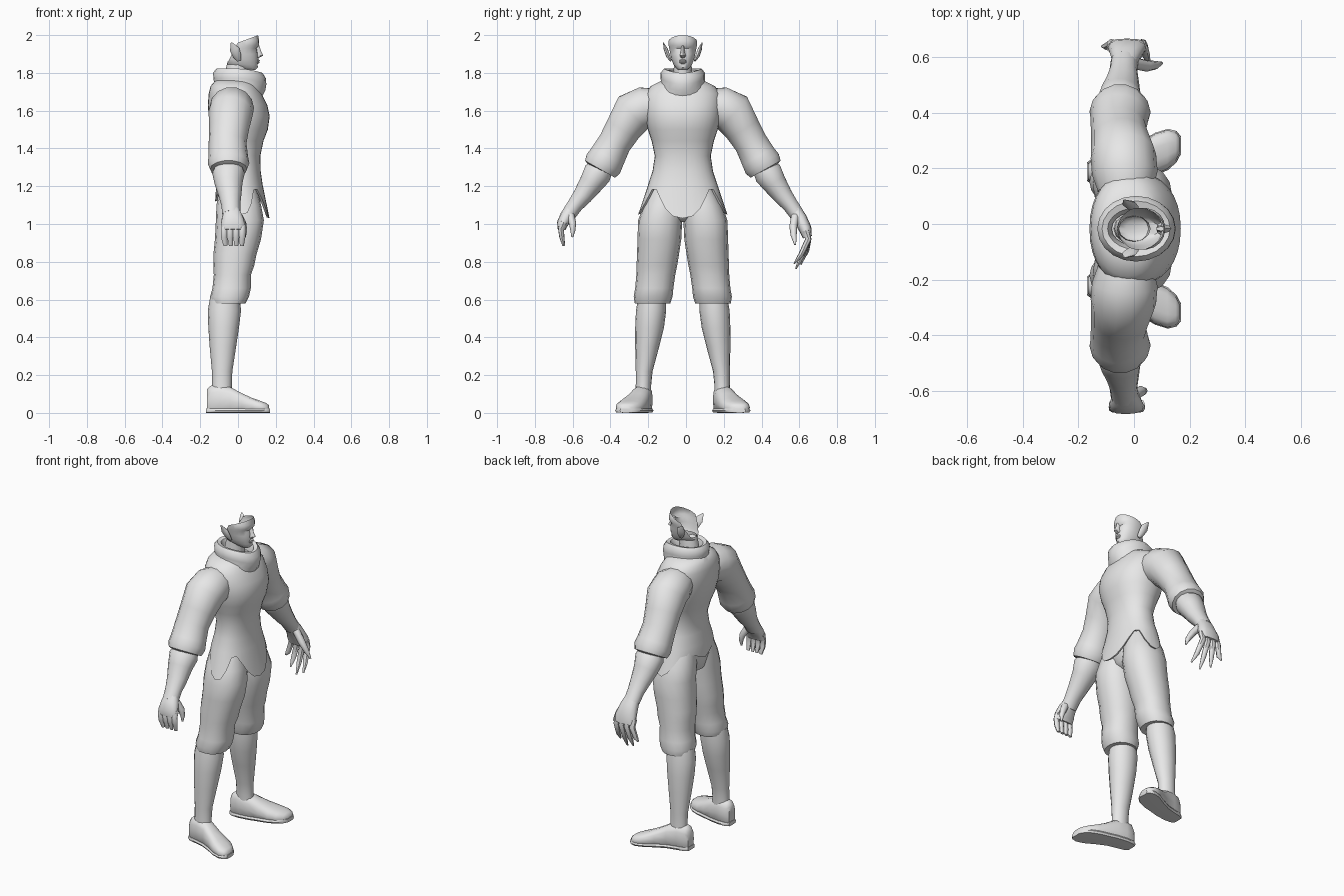
import bpy, bmesh, math
from mathutils import Vector

YC = -0.017  # symmetry line of the body

grey = bpy.data.materials.new("plain_grey")
grey.diffuse_color = (0.8, 0.8, 0.8, 1)


def finish(name, bm, smooth=50):
    bmesh.ops.recalc_face_normals(bm, faces=bm.faces)
    me = bpy.data.meshes.new(name)
    bm.to_mesh(me)
    bm.free()
    me.materials.append(grey)
    ob = bpy.data.objects.new(name, me)
    bpy.context.collection.objects.link(ob)
    bpy.ops.object.select_all(action='DESELECT')
    ob.select_set(True)
    bpy.context.view_layer.objects.active = ob
    bpy.ops.object.shade_smooth_by_angle(angle=math.radians(smooth))
    return ob


def circle(n, power=2.0):
    pts = []
    for i in range(n):
        a = 2 * math.pi * i / n
        c, s = math.cos(a), math.sin(a)
        pts.append((math.copysign(abs(c) ** (2 / power), c),
                    math.copysign(abs(s) ** (2 / power), s)))
    return pts


def loft(rings, side=1, cap=(True, True)):
    """Skin a list of point rings; side mirrors across the body centre."""
    bm = bmesh.new()
    vs = [[bm.verts.new((x, YC + side * y, z)) for x, y, z in r] for r in rings]
    n = len(vs[0])
    for a, b in zip(vs, vs[1:]):
        for i in range(n):
            j = (i + 1) % n
            bm.faces.new((a[i], a[j], b[j], b[i]))
    if cap[0]:
        bm.faces.new(vs[0])
    if cap[1]:
        bm.faces.new(vs[-1])
    return bm


def level(z, x0, x1, y0, y1, n=16, power=2.2):
    return [((x0 + x1) / 2 + c * (x1 - x0) / 2,
             (y0 + y1) / 2 + s * (y1 - y0) / 2, z) for c, s in circle(n, power)]


def tube(path, n=14, power=2.0):
    """Rings across a path of (x, y, z, thickness, half depth in x)."""
    p = [Vector(q[:3]) for q in path]
    rings = []
    for i, q in enumerate(path):
        d = (p[min(i + 1, len(p) - 1)] - p[max(i - 1, 0)]).normalized()
        u = Vector((1, 0, 0))
        u = (u - d * u.dot(d)).normalized()
        v = d.cross(u)
        rings.append([tuple(p[i] + u * c * q[4] + v * s * q[3])
                      for c, s in circle(n, power)])
    return rings


def interp(table, t):
    for (a, va), (b, vb) in zip(table, table[1:]):
        if t <= b:
            return va + (vb - va) * (t - a) / (b - a)
    return table[-1][1]


# ---- vest with pointed hem at the front and hips
N = 32
hem = [(0, 1.03), (14, 1.045), (26, 1.10), (42, 1.18), (55, 1.19),
       (72, 1.08), (85, 1.04), (100, 1.07), (125, 1.17), (150, 1.17), (180, 1.12)]
hem_ring, inner_hem = [], []
for i, (c, s) in enumerate(circle(N, 2.2)):
    a = 360 * i / N
    z = interp(hem, min(a, 360 - a))
    t = (1.21 - z) / 0.18
    x0, x1, hy = -0.115 - 0.012 * t, 0.13 + 0.037 * t, 0.183 + 0.06 * t
    hem_ring.append(((x0 + x1) / 2 + c * (x1 - x0) / 2, s * hy, z))
    inner_hem.append(((x0 + x1) / 2 + c * (x1 - x0 - .03) / 2, s * (hy - .015), z + .005))
body = [(1.21, -.115, .13, .183), (1.28, -.10, .12, .160), (1.36, -.092, .118, .148),
        (1.44, -.115, .135, .165), (1.50, -.14, .158, .185), (1.57, -.155, .168, .202),
        (1.63, -.16, .155, .205), (1.69, -.155, .125, .20), (1.73, -.145, .10, .17),
        (1.76, -.12, .08, .11)]
rings = [inner_hem, hem_ring] + [level(z, a, b, -h, h, N) for z, a, b, h in body]
finish("vest", loft(rings, cap=(False, True)))

# ---- pelvis between the legs
finish("pelvis", loft([level(z, a, b, -h, h) for z, a, b, h in (
    (1.01, -.05, .06, .05), (1.04, -.095, .10, .09), (1.12, -.112, .12, .15),
    (1.20, -.105, .11, .165))]))

# ---- thick rolled collar, dipping at the front
rings = []
for z, x0, x1, h in ((1.70, -.13, .13, .135), (1.735, -.125, .145, .115),
                     (1.77, -.13, .15, .117), (1.80, -.132, .148, .118),
                     (1.822, -.115, .13, .10), (1.815, -.095, .11, .075),
                     (1.77, -.08, .09, .06), (1.74, -.08, .09, .06)):
    rings.append([(x, y, z - 0.03 * max(0, x / .15) ** 2)
                  for x, y, z in level(z, x0, x1, -h, h, 20, 2)])
finish("collar", loft(rings, cap=(False, True)))

# ---- neck
finish("neck", loft([level(z, a, b, -h, h, 12, 2) for z, a, b, h in (
    (1.73, -.075, .05, .055), (1.80, -.07, .05, .05), (1.86, -.055, .06, .045))],
    cap=(False, False)))

# ---- head: hollow face shell cut away at the crown
head = [(1.815, .035, .09, .022), (1.828, -.03, .105, .038), (1.845, -.06, .104, .05),
        (1.87, -.065, .108, .06), (1.90, -.065, .106, .067), (1.93, -.065, .10, .073),
        (1.945, -.065, .112, .076), (1.97, -.06, .112, .076), (2.0, -.05, .106, .06)]
bm = loft([level(z, a, b, -h, h, 18, 2.2) for z, a, b, h in head], cap=(True, False))
for co, no in (((-.062, 0, 1.84), (-.12, 0, .06)), ((0, 0, 1.96), (-.04, 0, .108))):
    bmesh.ops.bisect_plane(bm, geom=bm.verts[:] + bm.edges[:] + bm.faces[:],
                           plane_co=co, plane_no=no, clear_outer=True)
finish("head", bm, 40)

# ---- nose and lips
finish("nose", loft([level(z, .08, x, -w, w, 8, 2) for z, x, w in (
    (1.945, .113, .008), (1.91, .124, .011), (1.892, .134, .016), (1.88, .112, .013))]), 40)
finish("lips", loft([level(z, .08, x, -w, w, 8, 2) for z, x, w in (
    (1.848, .106, .012), (1.855, .116, .02), (1.861, .112, .022), (1.867, .116, .02),
    (1.874, .106, .01))]), 40)

for side, label in ((1, "left"), (-1, "right")):
    # ---- pointed ear
    finish(label + "_ear", loft(tube([
        (.005, .064, 1.865, .006, .012), (-.005, .078, 1.89, .011, .022),
        (-.018, .09, 1.925, .011, .026), (-.035, .103, 1.96, .002, .004)], 8), side), 40)

    # ---- trouser leg gathered below the knee
    leg = [(1.19, -.10, .10, .0, .165), (1.10, -.114, .122, .0, .208),
           (1.02, -.117, .137, .003, .236), (.92, -.122, .122, .008, .24),
           (.84, -.13, .098, .02, .242), (.78, -.131, .086, .03, .245),
           (.73, -.128, .068, .04, .246), (.66, -.135, .068, .05, .252),
           (.615, -.148, .058, .054, .26), (.58, -.138, .04, .066, .254),
           (.585, -.12, .0, .09, .235)]
    finish(label + "_trouser", loft([level(*s) for s in leg], side))

    # ---- boot shaft
    shaft = [(.61, -.148, .01, .088, .236), (.54, -.16, .016, .088, .248),
             (.45, -.157, .005, .10, .252), (.35, -.15, -.01, .125, .252),
             (.22, -.138, -.03, .16, .249), (.15, -.137, -.033, .167, .249),
             (.10, -.14, -.03, .168, .252)]
    finish(label + "_boot_shaft", loft([level(*s, power=2.0) for s in shaft], side))

    # ---- shoe turned slightly outward, with a thin sole
    shoe = [(-.165, .205, .03, .125), (-.145, .206, .044, .145), (-.10, .21, .051, .152),
            (-.04, .222, .055, .138), (.02, .245, .063, .105), (.075, .268, .073, .08),
            (.12, .285, .07, .064), (.15, .295, .052, .052), (.165, .30, .028, .04)]
    finish(label + "_shoe", loft([[(x, y + c * w, max(.004, h * (.45 + .55 * s)))
           for c, s in circle(14, 2.6)] for x, y, w, h in shoe], side))
    finish(label + "_sole", loft([[(x * 1.02, y + c * (w + .004), .012 + .012 * s)
           for c, s in circle(8, 6)] for x, y, w, h in shoe], side), 40)

    # ---- puffed sleeve with a full cuff
    finish(label + "_sleeve", loft(tube([
        (-.03, .14, 1.625, .095, .10), (-.033, .20, 1.615, .115, .118),
        (-.038, .26, 1.59, .118, .118), (-.048, .315, 1.505, .098, .106),
        (-.055, .36, 1.43, .090, .10), (-.052, .40, 1.355, .098, .105),
        (-.05, .42, 1.32, .104, .110), (-.05, .438, 1.29, .094, .098),
        (-.05, .44, 1.285, .06, .06)]), side))

    # ---- forearm glove with flared edge
    finish(label + "_forearm", loft(tube([
        (-.05, .42, 1.31, .06, .07), (-.05, .452, 1.268, .078, .086),
        (-.05, .485, 1.215, .066, .074), (-.042, .53, 1.15, .053, .06),
        (-.038, .57, 1.10, .043, .05), (-.035, .605, 1.05, .04, .048)]), side))

# ---- open left hand, fingers hanging and fanned
finish("left_palm", loft(tube([
    (-.035, .59, 1.075, .036, .042), (-.03, .62, 1.03, .037, .054),
    (-.025, .648, .975, .034, .068), (-.025, .66, .93, .024, .07)], 12, 2.4)))
for i, (x, tx, ty, tz) in enumerate(((-.08, -.115, .655, .835), (-.042, -.06, .625, .785),
                                     (-.005, .0, .598, .762), (.03, .055, .59, .79))):
    finish("left_finger_%d" % i, loft(tube([
        (x, .65, .965, .02, .019), (x, .665, .92, .017, .018),
        ((x + tx) / 2, .655 * .55 + ty * .45, .87 * .6 + tz * .4, .014, .015),
        (tx, ty, tz, .004, .005)], 7)))
finish("left_thumb", loft(tube([
    (.0, .595, 1.04, .022, .022), (.045, .585, .985, .021, .021),
    (.075, .587, .94, .016, .016), (.10, .595, .89, .005, .005)], 8)))

# ---- half closed right hand
finish("right_palm", loft(tube([
    (-.035, .59, 1.075, .036, .042), (-.03, .615, 1.04, .036, .055),
    (-.027, .638, 1.0, .03, .064), (-.027, .642, .97, .02, .064)], 12, 2.4), -1))
for i in range(4):
    x = -.074 + .032 * i
    finish("right_finger_%d" % i, loft(tube([
        (x, .63, 1.01, .018, .018), (x, .645, .975, .016, .018),
        (x, .64, .93, .014, .017), (x * .9, .63, .885, .007, .011)], 7), -1))
finish("right_thumb", loft(tube([
    (.0, .595, 1.045, .022, .022), (.025, .583, 1.0, .019, .02),
    (.035, .582, .965, .013, .014), (.035, .585, .93, .005, .006)], 8), -1))
